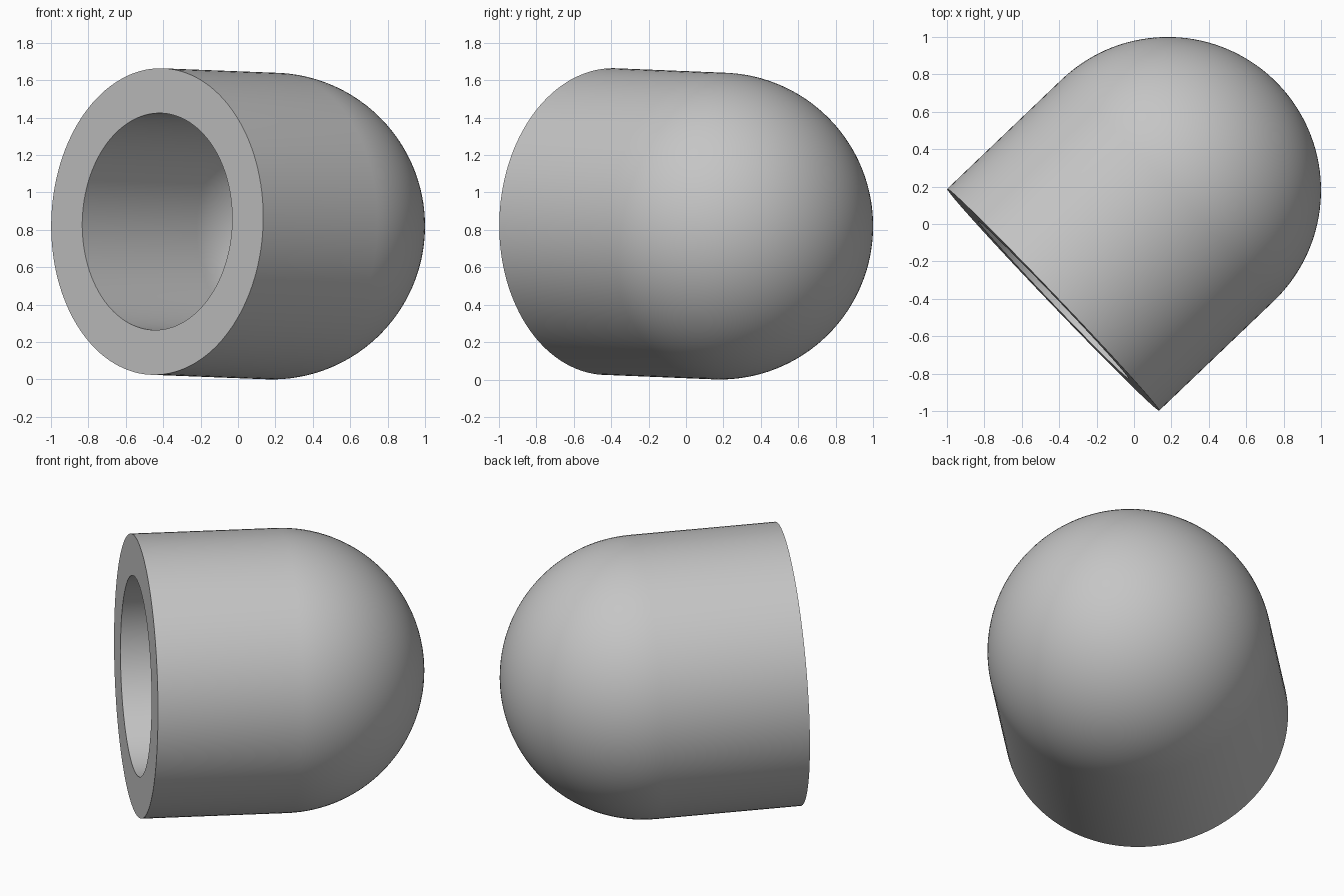
import bpy, bmesh, math
from mathutils import Vector

cube = bpy.data.objects.get("Cube")
if cube:
    bpy.data.objects.remove(cube, do_unlink=True)

OUTER, INNER = 0.82, 0.58
DOME_CENTRE = Vector((0.18, 0.18, 0.82))
RIM_CENTRE = Vector((-0.432, -0.405, 0.844))
AXIS = DOME_CENTRE - RIM_CENTRE
STEPS, SEGMENTS = 32, 128

# One flat grey
grey = bpy.data.materials.new("plain grey")
grey.use_nodes = True
colour = (0.56, 0.56, 0.56, 1)
grey.diffuse_color = colour
grey.node_tree.nodes["Principled BSDF"].inputs["Base Color"].default_value = colour


def dome_arc(radius):
    """Quarter circle from the wall to the pole, about the dome centre."""
    angles = [math.pi / 2 * i / STEPS for i in range(STEPS + 1)]
    return [(radius * math.cos(a), 0, radius * math.sin(a)) for a in angles]


# Half section: outer pole, outer wall, flat rim, bore, inner pole
wall = -AXIS.length
profile = dome_arc(OUTER)[::-1] + [(OUTER, 0, wall), (INNER, 0, wall)] + dome_arc(INNER)

# Spin the section into a hollow domed shell
bm = bmesh.new()
verts = [bm.verts.new(p) for p in profile]
edges = [bm.edges.new(pair) for pair in zip(verts, verts[1:])]
bmesh.ops.spin(bm, geom=verts + edges, cent=(0, 0, 0), axis=(0, 0, 1),
               angle=math.tau, steps=SEGMENTS, use_duplicate=False)
bmesh.ops.remove_doubles(bm, verts=bm.verts, dist=0.0001)
bmesh.ops.recalc_face_normals(bm, faces=bm.faces)
mesh = bpy.data.meshes.new("domed_shell")
bm.to_mesh(mesh)
bm.free()
mesh.materials.append(grey)

shell = bpy.data.objects.new("domed_shell", mesh)
bpy.context.collection.objects.link(shell)
shell.location = DOME_CENTRE
shell.rotation_euler = AXIS.to_track_quat("Z", "Y").to_euler()

# Smooth walls with crisp rim edges
bpy.ops.object.select_all(action="DESELECT")
shell.select_set(True)
bpy.context.view_layer.objects.active = shell
bpy.ops.object.shade_smooth_by_angle(angle=math.radians(30))
